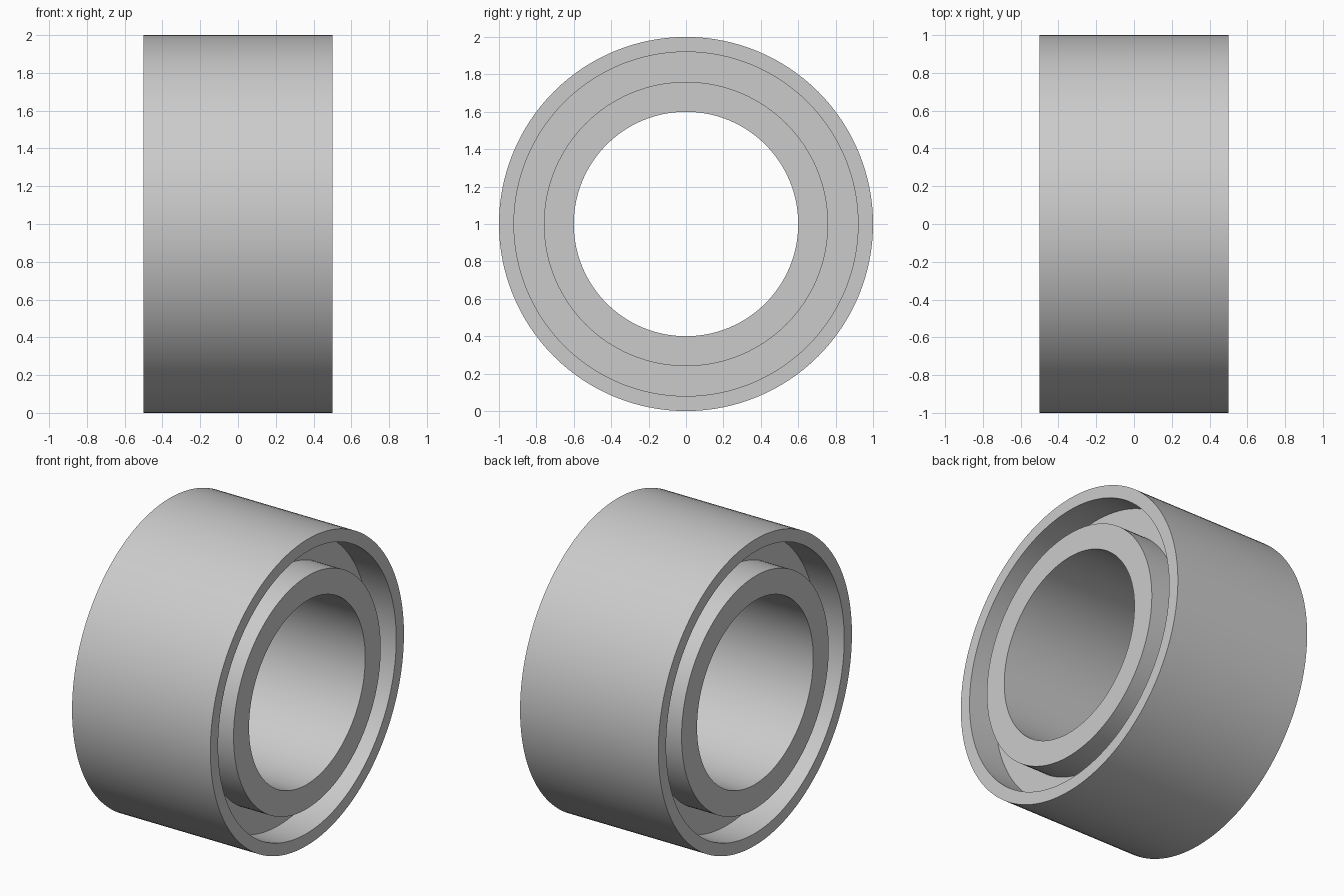
import bpy
import bmesh
from math import radians, tau
from mathutils import Vector

cube = bpy.data.objects.get("Cube")
if cube:
    bpy.data.objects.remove(cube, do_unlink=True)

SEGMENTS = 128
OUTER, GROOVE_OUT, GROOVE_IN, BORE = 1.0, 0.92, 0.76, 0.6
HALF_WIDTH, FLOOR = 0.5, 0.3

# Plain grey material
grey = bpy.data.materials.new("grey")
grey.use_nodes = True
colour = (0.6, 0.6, 0.6, 1)
grey.diffuse_color = colour
grey.node_tree.nodes["Principled BSDF"].inputs["Base Color"].default_value = colour

# Half cross-section as (x, radius), mirrored to the other end
half = [(HALF_WIDTH, OUTER), (HALF_WIDTH, GROOVE_OUT), (FLOOR, GROOVE_OUT),
        (FLOOR, GROOVE_IN), (HALF_WIDTH, GROOVE_IN), (HALF_WIDTH, BORE)]
profile = half + [(-x, r) for x, r in reversed(half)]

# Revolve the closed section around the x axis
bm = bmesh.new()
verts = [bm.verts.new((x, 0, r)) for x, r in profile]
edges = [bm.edges.new((a, b)) for a, b in zip(verts, verts[1:] + verts[:1])]
bmesh.ops.spin(bm, geom=verts + edges, cent=Vector(), axis=(1, 0, 0),
               angle=tau, steps=SEGMENTS, use_duplicate=False)
bmesh.ops.remove_doubles(bm, verts=bm.verts, dist=0.0001)
bmesh.ops.recalc_face_normals(bm, faces=bm.faces)
bmesh.ops.translate(bm, verts=bm.verts, vec=(0, 0, OUTER))

mesh = bpy.data.meshes.new("grooved_ring")
bm.to_mesh(mesh)
bm.free()
mesh.materials.append(grey)
ring = bpy.data.objects.new("grooved_ring", mesh)
bpy.context.collection.objects.link(ring)

# Smooth walls with sharp rims
bpy.ops.object.select_all(action="DESELECT")
ring.select_set(True)
bpy.context.view_layer.objects.active = ring
bpy.ops.object.shade_smooth_by_angle(angle=radians(30))
